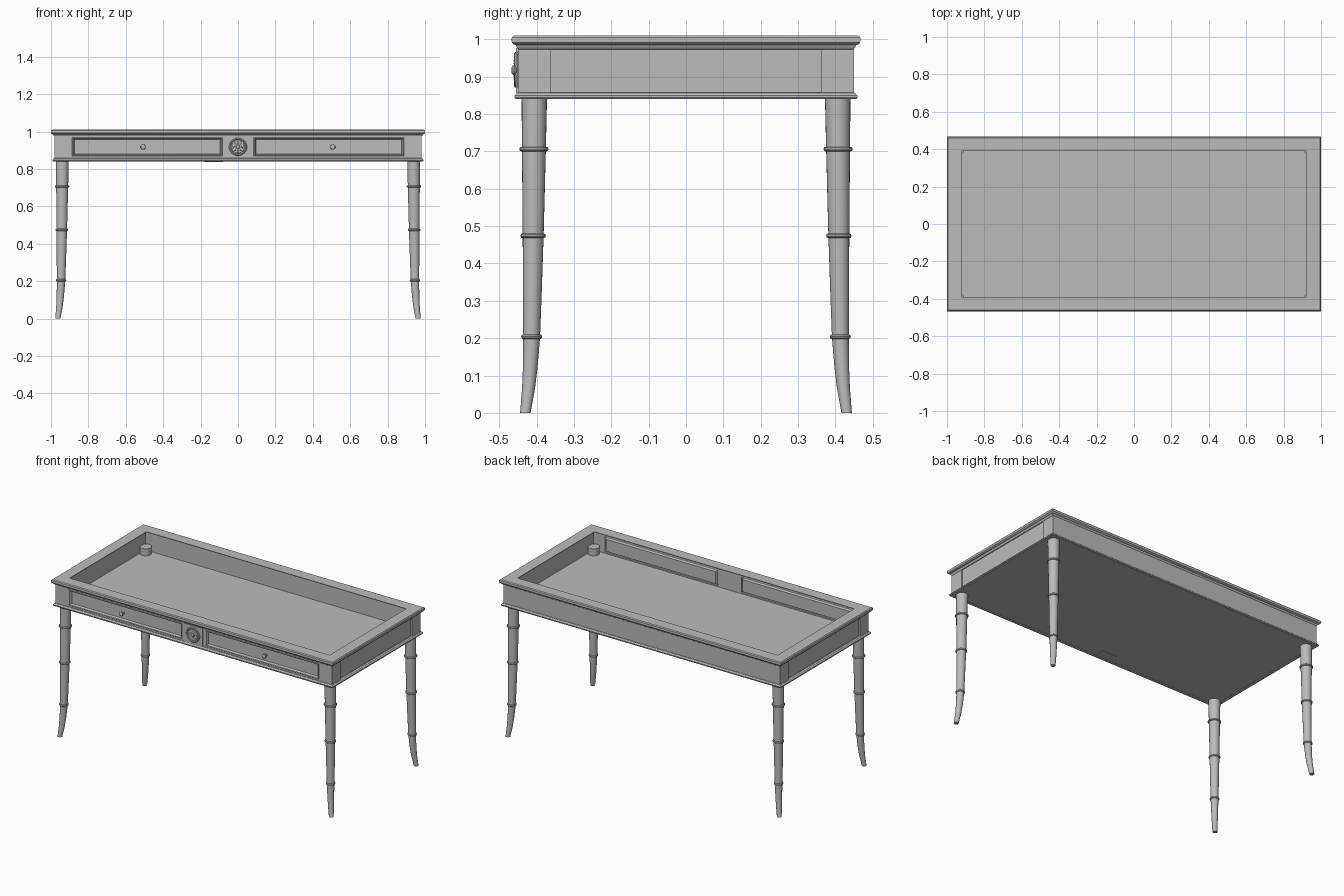
import bpy, bmesh, math
from mathutils import Matrix, Vector

cube = bpy.data.objects.get("Cube")
if cube:
    bpy.data.objects.remove(cube)

grey = bpy.data.materials.new("painted_grey")
grey.use_nodes = True
grey.diffuse_color = (0.5, 0.5, 0.5, 1)
grey.node_tree.nodes["Principled BSDF"].inputs["Base Color"].default_value = (0.5, 0.5, 0.5, 1)
parts = []
FRONT = Matrix.Rotation(math.pi / 2, 4, 'X')   # local z points out of the front


def finish(name, bm, matrix=Matrix(), closed=True):
    if closed:
        bmesh.ops.recalc_face_normals(bm, faces=bm.faces)
    mesh = bpy.data.meshes.new(name)
    bm.to_mesh(mesh)
    bm.free()
    mesh.materials.append(grey)
    obj = bpy.data.objects.new(name, mesh)
    obj.matrix_world = matrix
    bpy.context.collection.objects.link(obj)
    parts.append(obj)
    return obj


def box(name, x, y, z):
    bm = bmesh.new()
    bmesh.ops.create_cube(bm, size=1)
    for v in bm.verts:
        v.co = [lo + (c + 0.5) * (hi - lo) for c, (lo, hi) in zip(v.co, (x, y, z))]
    return finish(name, bm)


def skin(bm, loops, cap_first=False, cap_last=False, ring=False):
    """Bridge equal-sized loops of points into a surface."""
    rows = [[bm.verts.new(p) for p in loop] for loop in loops]
    pairs = list(zip(rows, rows[1:])) + ([(rows[-1], rows[0])] if ring else [])
    for a, b in pairs:
        for i in range(len(a)):
            j = (i + 1) % len(a)
            bm.faces.new((a[i], a[j], b[j], b[i]))
    if cap_first:
        bm.faces.new(rows[0][::-1])
    if cap_last:
        bm.faces.new(rows[-1])


def rectangles(name, sizes, matrix=Matrix(), cap=False, ring=False):
    """Surface through rectangles given as half width, half depth, height."""
    bm = bmesh.new()
    loops = [[(-w, -d, h), (w, -d, h), (w, d, h), (-w, d, h)] for w, d, h in sizes]
    skin(bm, loops, cap_last=cap, ring=ring)
    return finish(name, bm, matrix, closed=ring)


def lathe(name, profile, matrix, sides=24):
    bm = bmesh.new()
    loops = [[(r * math.cos(t), r * math.sin(t), h)
              for t in (math.tau * i / sides for i in range(sides))] for r, h in profile]
    skin(bm, loops, True, True)
    return finish(name, bm, matrix)


def torus(name, major, minor, matrix, sides=24, around=10):
    bm = bmesh.new()
    loops = []
    for k in range(around):
        a = math.tau * k / around
        r, h = major + minor * math.cos(a), minor * math.sin(a)
        loops.append([(r * math.cos(t), r * math.sin(t), h)
                      for t in (math.tau * i / sides for i in range(sides))])
    skin(bm, loops, ring=True)
    return finish(name, bm, matrix)


def at(x, y, z):
    return Matrix.Translation((x, y, z))


# Open top frame with a moulded edge
W, D = 1.0, 0.467
edge = [(0.078, 1.010), (0.006, 1.010), (0.001, 1.005), (0, 0.998), (0.001, 0.991),
        (0.006, 0.986), (0.012, 0.984), (0.014, 0.978), (0.02, 0.973), (0.024, 0.973),
        (0.024, 1.004), (0.078, 1.006)]
rectangles("top_frame", [(W - i, D - i, z) for i, z in edge], ring=True)

# Bottom moulding and floor of the tray
sill = [(0.03, 0.84), (0.011, 0.84), (0.008, 0.844), (0.008, 0.849), (0.012, 0.852),
        (0.014, 0.856), (0.018, 0.858), (0.03, 0.858)]
rectangles("bottom_moulding", [(W - i, D - i, z) for i, z in sill], ring=True)
box("tray_floor", (-0.974, 0.974), (-0.444, 0.444), (0.841, 0.86))
box("underside_plate", (-0.18, -0.08), (-0.41, -0.37), (0.838, 0.842))

# Back and end walls, the ends sunk between corner stiles
WALL = (0.85, 0.985)
box("back_wall", (-0.98, 0.98), (0.445, 0.449), WALL)
for side, s in (("left", 1), ("right", -1)):
    def across(a, b):
        return tuple(sorted((s * a, s * b)))
    box(side + "_end_panel", across(0.967, 0.971), (-0.447, 0.447), WALL)
    for end, t in (("front", -1), ("back", 1)):
        box(f"{side}_{end}_end_stile", across(0.969, 0.98),
            tuple(sorted((t * 0.363, t * 0.449))), WALL)

    # Front stiles and rails around a sunken drawer
    F = (-0.449, -0.445)
    box(side + "_front_stile", across(0.888, 0.98), F, WALL)
    box(side + "_inner_stile", across(0, 0.083), F, WALL)
    box(side + "_top_rail", across(0.083, 0.888), F, (0.968, 0.985))
    box(side + "_bottom_rail", across(0.083, 0.888), F, (0.85, 0.868))
    hw, hh = 0.4025, 0.05
    rectangles(side + "_drawer",
               [(hw, hh, 0), (hw - 0.003, hh - 0.003, 0.003), (hw - 0.007, hh - 0.006, 0.001),
                (hw - 0.014, hh - 0.011, -0.013)],
               at(s * 0.4855, -0.449, 0.918) @ FRONT, cap=True)
    lathe(side + "_drawer_knob",
          [(0.009, -0.014), (0.006, -0.01), (0.006, 0.004), (0.011, 0.006), (0.014, 0.01),
           (0.013, 0.014), (0.008, 0.0175), (0.002, 0.0185)],
          at(s * 0.507, -0.449, 0.917) @ FRONT, 16)

# Centre block with a round rosette
box("centre_block", (-0.065, 0.065), (-0.455, -0.445), (0.858, 0.976))
centre = at(0, -0.455, 0.918) @ FRONT
torus("rosette_rim", 0.043, 0.005, centre, 32)
lathe("rosette_disc", [(0.036, -0.001), (0.034, 0.002), (0.012, 0.003),
                       (0.009, 0.006), (0.003, 0.007)], centre)
for i in range(8):
    a = math.tau * i / 8
    lathe("rosette_bead", [(0.006, 0), (0.005, 0.004), (0.002, 0.006)],
          centre @ at(0.024 * math.cos(a), 0.024 * math.sin(a), 0), 10)

# Tapered legs with splayed feet: height, outward shift, radius
LEG = [(0, 0.024, 0.014), (0.03, 0.020, 0.0155), (0.07, 0.015, 0.0175), (0.12, 0.011, 0.0195),
       (0.16, 0.009, 0.021), (0.204, 0.007, 0.0225), (0.34, 0.005, 0.0255),
       (0.474, 0.003, 0.028), (0.706, 0.001, 0.032), (0.84, 0, 0.034), (0.905, 0, 0.035)]
RINGS = [(0.204, 0.007, 0.0215), (0.474, 0.003, 0.0275), (0.706, 0.001, 0.0325)]
for sx, xname in ((1, "left"), (-1, "right")):
    for sy, yname in ((-1, "front"), (1, "back")):
        bm = bmesh.new()
        loops = []
        for z, out, r in LEG:
            loops.append([(sx * (0.939 + out) + r * math.cos(t), sy * (0.406 + out) + r * math.sin(t), z)
                          for t in (math.tau * i / 24 for i in range(24))])
        skin(bm, loops, True, True)
        finish(f"{yname}_{xname}_leg", bm)
        for z, out, r in RINGS:
            torus(f"{yname}_{xname}_leg_ring", r, 0.0065,
                  at(sx * (0.939 + out), sy * (0.406 + out), z))

# Soft shading with crisp edges
bpy.ops.object.select_all(action='DESELECT')
for obj in parts:
    obj.select_set(True)
bpy.context.view_layer.objects.active = parts[0]
bpy.ops.object.shade_smooth_by_angle(angle=math.radians(35))
